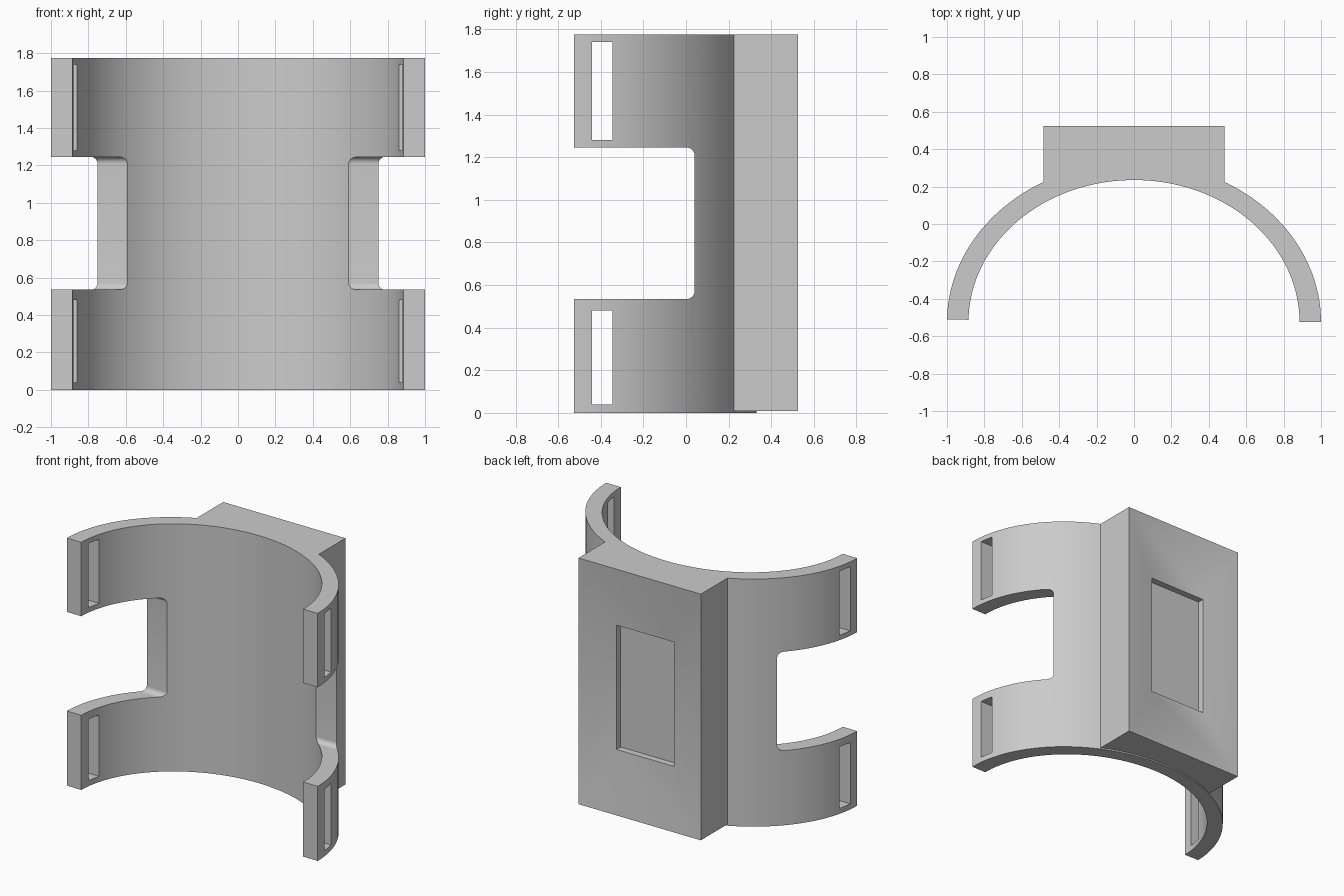
import bpy, bmesh, math
from mathutils import Vector

if "Cube" in bpy.data.objects:
    bpy.data.objects.remove(bpy.data.objects["Cube"])

HEIGHT = 1.775
CENTRE_Y = -0.525

grey = bpy.data.materials.new("light grey plastic")
grey.use_nodes = True
colour = (0.6, 0.6, 0.6, 1)
grey.diffuse_color = colour
grey.node_tree.nodes["Principled BSDF"].inputs["Base Color"].default_value = colour


def arc(a, b, start, end, steps):
    """Points along an elliptical arc, angles in radians."""
    angles = [start + (end - start) * i / steps for i in range(steps + 1)]
    return [(a * math.cos(t), CENTRE_Y + b * math.sin(t)) for t in angles]


def prism(name, outline, offset, place, tweak=None):
    """Extrude a 2D outline by an offset; place maps 2D points to 3D."""
    bm = bmesh.new()
    face = bm.faces.new([bm.verts.new(place(*p)) for p in outline])
    top = bmesh.ops.extrude_face_region(bm, geom=[face])["geom"]
    bmesh.ops.translate(bm, vec=offset,
                        verts=[v for v in top if isinstance(v, bmesh.types.BMVert)])
    bmesh.ops.recalc_face_normals(bm, faces=bm.faces)
    if tweak:
        tweak(bm)
    mesh = bpy.data.meshes.new(name)
    bm.to_mesh(mesh)
    bm.free()
    mesh.materials.append(grey)
    obj = bpy.data.objects.new(name, mesh)
    bpy.context.collection.objects.link(obj)
    return obj


def boolean(target, other, operation):
    mod = target.modifiers.new(other.name, 'BOOLEAN')
    mod.object, mod.operation, mod.solver = other, operation, 'EXACT'
    bpy.context.view_layer.objects.active = target
    bpy.ops.object.modifier_apply(modifier=mod.name)
    bpy.data.objects.remove(other)


def cutter(name, y0, y1, z0, z1, radius=0.0):
    """Box running across x, optionally rounded at its back corners."""
    pts = [(y0, z0)]
    for z, sign, first in ((z0, 1, -90), (z1, -1, 0)):
        if not radius:
            pts.append((y1, z))
            continue
        for i in range(9):
            t = math.radians(first + 90 * i / 8)
            pts.append((y1 - radius + radius * math.cos(t),
                        z + sign * radius + radius * math.sin(t)))
    pts.append((y0, z1))
    return prism(name, pts, (2.6, 0, 0), lambda y, z: (-1.3, y, z))


def recess(bm):
    """Sloped funnel and straight pocket in the back face."""
    back = max(bm.faces, key=lambda f: f.calc_center_median().y)
    middle = back.calc_center_median()
    for sx, sz, depth in ((0.468, 0.505, 0.063), (1, 1, 0.047)):
        back = bmesh.ops.extrude_discrete_faces(bm, faces=[back])["faces"][0]
        for v in back.verts:
            d = v.co - middle
            v.co = Vector((middle.x + d.x * sx, v.co.y - depth, middle.z + d.z * sz))


# curved shell: open elliptical half ring
tilt = 0.017
outline = (arc(1, 0.857, 0, math.pi - tilt, 72)
           + arc(0.885, 0.76, math.pi - tilt, 0, 72))
shell = prism("curved_bracket", outline, (0, 0, HEIGHT), lambda x, y: (x, y, 0))

# mounting block on the back, rooted inside the shell wall
root = math.acos(0.485 / 0.943)
block_outline = [(-0.485, 0.525), (0.485, 0.525)] + arc(0.943, 0.808, root, math.pi - root, 16)
block = prism("mounting_block", block_outline, (0, 0, HEIGHT - 0.01),
              lambda x, y: (x, y, 0.01), recess)
boolean(shell, block, 'UNION')

# side notches that leave four arms
boolean(shell, cutter("notch", -1, 0.04, 0.535, 1.245, 0.035), 'DIFFERENCE')

# strap slots near the arm ends
for z0, z1 in ((0.04, 0.48), (1.28, 1.74)):
    boolean(shell, cutter("strap_slot", -0.44, -0.345, z0, z1), 'DIFFERENCE')

# smooth curves with crisp edges
bpy.ops.object.select_all(action='DESELECT')
shell.select_set(True)
bpy.context.view_layer.objects.active = shell
bpy.ops.object.shade_smooth_by_angle(angle=math.radians(20))
